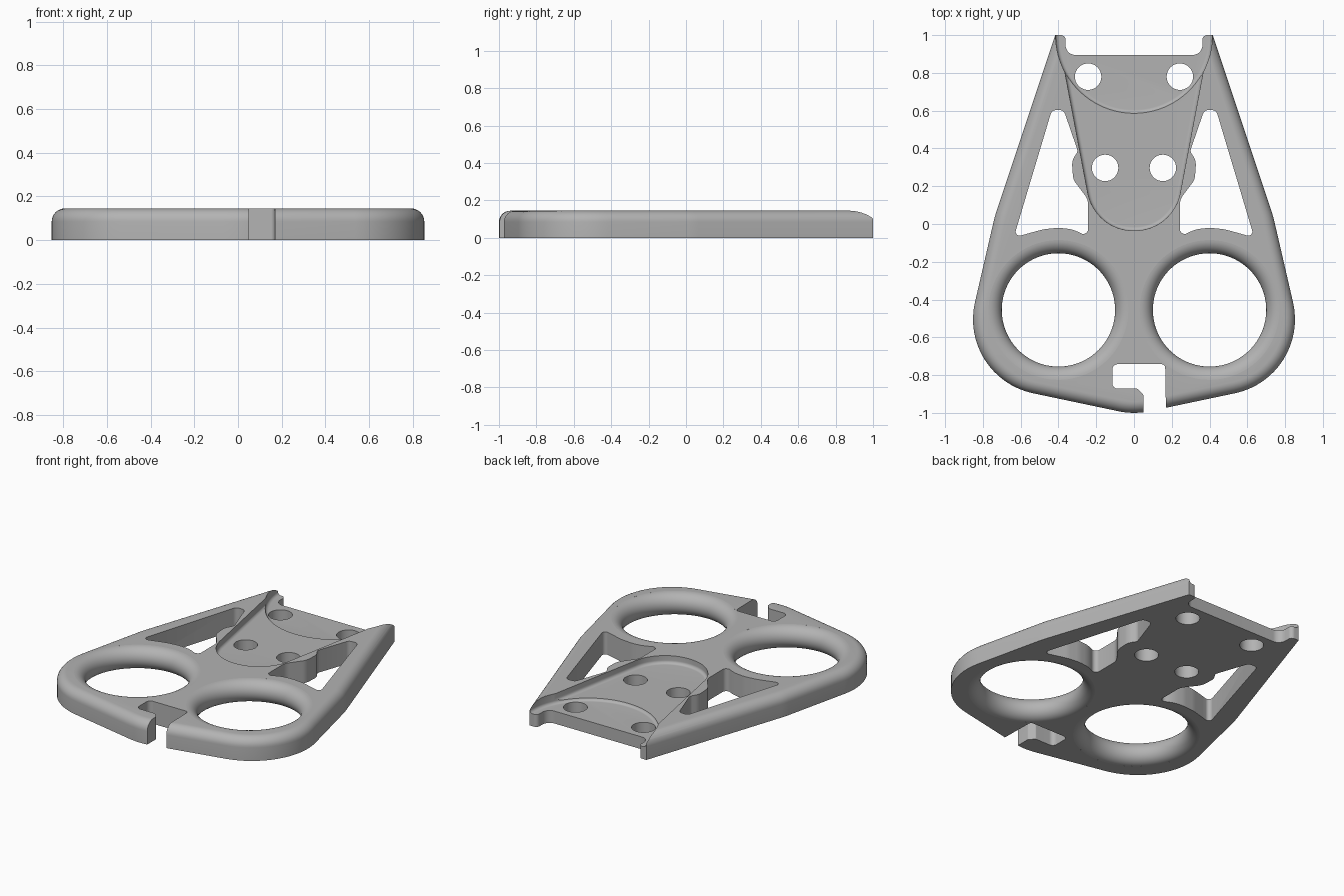
import bpy, bmesh, math
from mathutils import Vector

if "Cube" in bpy.data.objects:
    bpy.data.objects.remove(bpy.data.objects["Cube"], do_unlink=True)

TOP = 0.145

metal = bpy.data.materials.new("satin grey metal")
metal.use_nodes = True
metal.diffuse_color = (0.45, 0.45, 0.45, 1)
metal.node_tree.nodes["Principled BSDF"].inputs["Base Color"].default_value = (0.45, 0.45, 0.45, 1)


def rounded(corners, steps=10):
    """Closed outline from (x, y, radius) corners."""
    out = []
    n = len(corners)
    for i, (x, y, r) in enumerate(corners):
        p = Vector((x, y))
        a = Vector(corners[i - 1][:2]) - p
        b = Vector(corners[(i + 1) % n][:2]) - p
        half = a.angle(b) / 2
        trim = min(r / math.tan(half), 0.49 * a.length, 0.49 * b.length)
        if trim < 1e-4:
            out.append(p)
            continue
        rad = trim * math.tan(half)
        a.normalize()
        b.normalize()
        centre = p + (a + b).normalized() * (rad / math.sin(half))
        u, v = p + a * trim - centre, p + b * trim - centre
        sweep = u.angle(v)
        for k in range(steps + 1):
            t = k / steps
            out.append(centre + (u * math.sin((1 - t) * sweep) + v * math.sin(t * sweep)) / math.sin(sweep))
    return out


def circle(x, y, r, n=64):
    return [Vector((x + r * math.cos(2 * math.pi * i / n), y + r * math.sin(2 * math.pi * i / n)))
            for i in range(n)]


def solid(name, rings, fillet=0, fillet_z=None):
    """Closed solid through (outline, z) rings, with an optional rounded rim at one height."""
    bm = bmesh.new()
    loops = [[bm.verts.new((p.x, p.y, z)) for p in pts] for pts, z in rings]
    n = len(loops[0])
    for lo, hi in zip(loops, loops[1:]):
        for i in range(n):
            bm.faces.new((lo[i], lo[(i + 1) % n], hi[(i + 1) % n], hi[i]))
    bm.faces.new(loops[0])
    bm.faces.new(loops[-1])
    bmesh.ops.recalc_face_normals(bm, faces=bm.faces)
    if fillet:
        rim = [e for e in bm.edges if all(abs(v.co.z - fillet_z) < 1e-5 for v in e.verts)]
        bmesh.ops.bevel(bm, geom=rim, offset=fillet, segments=8, profile=0.5, affect='EDGES')
        bmesh.ops.recalc_face_normals(bm, faces=bm.faces)
    mesh = bpy.data.meshes.new(name)
    bm.to_mesh(mesh)
    bm.free()
    mesh.materials.append(metal)
    ob = bpy.data.objects.new(name, mesh)
    bpy.context.collection.objects.link(ob)
    return ob


def cut(body, tool):
    tool.hide_render = True
    bpy.context.view_layer.objects.active = body
    mod = body.modifiers.new("cut", 'BOOLEAN')
    mod.operation = 'DIFFERENCE'
    mod.solver = 'EXACT'
    mod.object = tool
    bpy.ops.object.modifier_apply(modifier=mod.name)
    bpy.data.objects.remove(tool, do_unlink=True)


def through(name, pts):
    return solid(name, [(pts, -0.1), (pts, 0.3)])


# Plate with a rounded upper rim
side = [(0.934, -0.812, 0.4), (0.737, 0.04, 0.6), (0.351, 1.2, 0)]
outline = rounded([(0, -1.0085, 0.4)] + side + [(-x, y, r) for x, y, r in reversed(side)], 16)
plate = solid("plate", [(outline, 0), (outline, TOP)], 0.06, TOP)

# Rear edge notch leaving two horns
horn = [(0.8, 1.5, 0), (0.8, 1, 0), (0.362, 1, 0.025), (0.362, 0.895, 0.06)]
notch = rounded(horn + [(-x, y, r) for x, y, r in reversed(horn)])
cut(plate, through("rear_notch", notch))

# Tapered pocket and the round step behind it
pocket = rounded([(-0.207, -0.035, 0.245), (0.207, -0.035, 0.245), (0.46, 1.3, 0), (-0.46, 1.3, 0)], 16)
cut(plate, solid("pocket", [(pocket, 0.095), (pocket, 0.3)], 0.02, 0.095))
disc = circle(0, 1, 0.415, 96)
cut(plate, solid("round_step", [(disc, 0.08), (disc, 0.3)], 0.02, 0.08))

# Side windows, finger holes and bolt holes
window = [(0.372, 0.603, 0.03), (0.435, 0.603, 0.03), (0.637, -0.072, 0.04),
          (0.56, -0.05, 0.1), (0.48, -0.028, 0.2), (0.4, -0.02, 0.2), (0.32, -0.028, 0.2),
          (0.243, -0.07, 0.04), (0.243, 0.13, 0.08), (0.322, 0.235, 0.08),
          (0.329, 0.335, 0.08), (0.297, 0.385, 0.03)]
for s in (-1, 1):
    cut(plate, through("window", rounded([(s * x, y, r) for x, y, r in window], 6)))
    half = TOP / 2
    rings = []
    for k in range(-11, 12):
        a = math.radians(8 * k)
        rings.append((circle(s * 0.4, -0.455, 0.3 + half * (1 - math.cos(a)), 96), half + half * math.sin(a)))
    rings = [(rings[0][0], -0.1)] + rings + [(rings[-1][0], 0.3)]
    cut(plate, solid("finger_hole", rings))
    for x, y in ((0.243, 0.78), (0.153, 0.297)):
        cut(plate, through("bolt_hole", circle(s * x, y, 0.07, 48)))

# Hooked slot in the front edge
slot = [(-0.115, -0.742, 0.03), (0.165, -0.742, 0.02), (0.173, -1.2, 0), (0.05, -1.2, 0),
        (0.05, -0.905, 0.01), (0.018, -0.872, 0.01), (-0.115, -0.872, 0.03)]
cut(plate, through("front_slot", rounded(slot)))

bpy.ops.object.select_all(action='DESELECT')
plate.select_set(True)
bpy.context.view_layer.objects.active = plate
bpy.ops.object.shade_smooth_by_angle(angle=math.radians(30))
